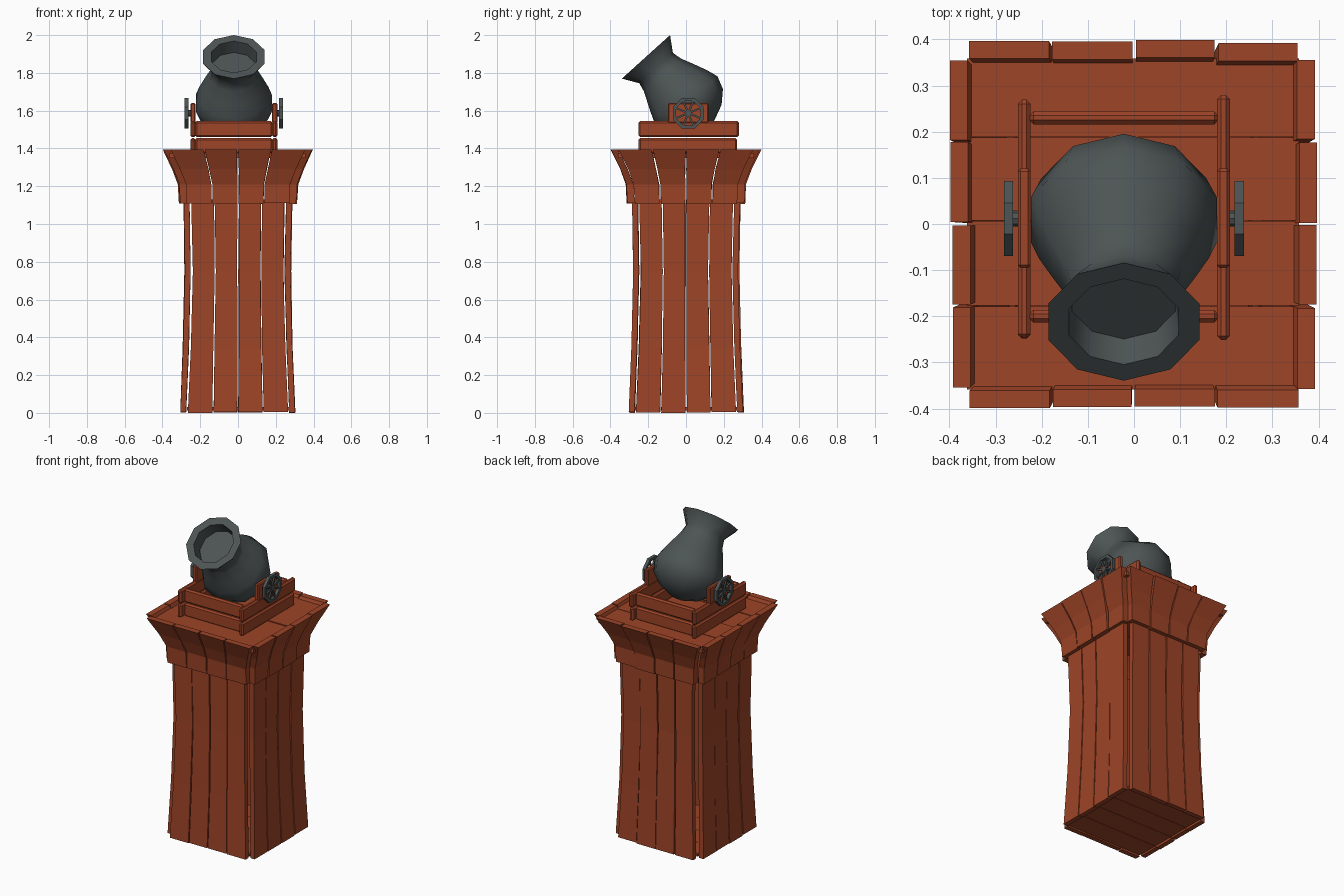
import bpy, bmesh, math, random
from mathutils import Matrix, Vector

if "Cube" in bpy.data.objects:
    bpy.data.objects.remove(bpy.data.objects["Cube"])

random.seed(4)


def material(name, rgb):
    m = bpy.data.materials.new(name)
    m.diffuse_color = (*rgb, 1)
    m.use_nodes = True
    m.node_tree.nodes["Principled BSDF"].inputs["Base Color"].default_value = m.diffuse_color
    return m


WOOD = material("red brown wood", (0.34, 0.058, 0.02))
IRON = material("dark iron", (0.075, 0.09, 0.09))


def finish(bm, name, mat):
    bmesh.ops.recalc_face_normals(bm, faces=bm.faces)
    me = bpy.data.meshes.new(name)
    bm.to_mesh(me)
    bm.free()
    me.materials.append(mat)
    ob = bpy.data.objects.new(name, me)
    bpy.context.collection.objects.link(ob)
    return ob


def jit(a):
    return random.uniform(-a, a)


def loft(bm, rings):
    """Closed solid through a list of rings of points."""
    vs = [[bm.verts.new(p) for p in r] for r in rings]
    n = len(rings[0])
    for a, b in zip(vs, vs[1:]):
        for i in range(n):
            j = (i + 1) % n
            bm.faces.new((a[i], a[j], b[j], b[i]))
    bm.faces.new(vs[0])
    bm.faces.new(vs[-1])


def plank_wall(name, profile, inset, thick, wob, count=4):
    """Four sides of upright planks following a (distance, height) profile."""
    bm = bmesh.new()
    for side in range(4):
        rot = Matrix.Rotation(side * math.pi / 2, 3, 'Z')
        for k in range(count):
            push = jit(wob)
            rings = []
            for n, (d, z) in enumerate(profile):
                half = d - inset
                w = 2 * half / count
                u0 = -half + k * w + 0.001 + random.uniform(0, wob)
                u1 = -half + (k + 1) * w - 0.001 - random.uniform(0, wob)
                o = d + push + jit(wob * 0.4)
                zz = z + (random.uniform(0, 0.006) if n == 0 else 0)
                rings.append([rot @ Vector(p) for p in (
                    (u0, -o, zz), (u1, -o, zz),
                    (u1, -o + thick, zz), (u0, -o + thick, zz))])
            loft(bm, rings)
    return finish(bm, name, WOOD)


def boxes(name, items, mat, bevel=0.0):
    """Boxes given as (x0, x1, y0, y1, z0, z1) in one object."""
    bm = bmesh.new()
    for x0, x1, y0, y1, z0, z1 in items:
        loft(bm, [[(x0, y0, z), (x1, y0, z), (x1, y1, z), (x0, y1, z)] for z in (z0, z1)])
    if bevel:
        bmesh.ops.bevel(bm, geom=bm.edges[:], offset=bevel, segments=1, affect='EDGES')
    return finish(bm, name, mat)


# Tower body and flared collar
plank_wall("tower_planks", [(0.303, 0), (0.288, 0.35), (0.279, 0.75), (0.286, 1.13)],
           0.036, 0.03, 0.004)
plank_wall("collar_planks", [(0.31, 1.105), (0.315, 1.21), (0.345, 1.29), (0.395, 1.395)],
           0.036, 0.038, 0.004)

# Floor and deck boards
edges = [-0.36, -0.178, 0.007, 0.188, 0.36]
boxes("deck_boards", [(-0.362, 0.358, a + 0.001, b - 0.001, 1.35, 1.376 + jit(0.003))
                      for a, b in zip(edges, edges[1:])], WOOD)
boxes("floor_boards", [(-0.27, 0.27, a * 0.75 + 0.001, b * 0.75 - 0.001, 0.012, 0.03)
                       for a, b in zip(edges, edges[1:])], WOOD)

# Gun carriage: two tiers of beams and the bearing cheeks
CX = -0.022
tiers = [(1.372, 1.455), (1.46, 1.545)]
rails = [(CX + s * 0.216 - 0.014, CX + s * 0.216 + 0.014, -0.25 + jit(0.006), 0.275 + jit(0.006), a, b)
         for s in (-1, 1) for a, b in tiers]
cross = [(CX - 0.205, CX + 0.205, y - 0.014, y + 0.014, a, b)
         for y in (-0.2, 0.23) for a, b in tiers]
boxes("carriage_beams", rails + cross, WOOD, 0.009)
boxes("bearing_cheeks", [(CX + s * 0.216 - 0.014, CX + s * 0.216 + 0.014, -0.095, 0.12, 1.535, 1.64)
                         for s in (-1, 1)], WOOD, 0.006)

# Mortar barrel: turned profile of (distance from mouth, radius), ten sides
profile = [(0.075, 0.118), (0, 0.125), (0, 0.172), (0.08, 0.12), (0.13, 0.131),
           (0.2, 0.163), (0.27, 0.193), (0.33, 0.212), (0.4, 0.188), (0.457, 0.127), (0.492, 0.045)]
mouth = Vector((CX, -0.212, 1.885))
axis, up, across = Vector((0, 0.67, -0.742)), Vector((0, 0.742, 0.67)), Vector((1, 0, 0))
bm = bmesh.new()
loft(bm, [[mouth + axis * t + (up * math.cos(i * math.pi / 5) + across * math.sin(i * math.pi / 5)) * r
           for i in range(10)] for t, r in profile])
barrel = finish(bm, "mortar_barrel", IRON)
bpy.context.view_layer.objects.active = barrel
barrel.select_set(True)
bpy.ops.object.shade_smooth_by_angle(angle=math.radians(45))

# Wheels: octagonal rim, spokes, hub and axle stub on each side
for s, label in ((-1, "left"), (1, "right")):
    c = Vector((CX + s * 0.25, 0.012, 1.587))
    bm = bmesh.new()
    section = [(-0.01, 0.07), (0.01, 0.07), (0.01, 0.088), (-0.01, 0.088)]
    rings = [[bm.verts.new(c + Vector((h, r * math.cos(a), r * math.sin(a)))) for h, r in section]
             for a in (math.pi / 8 + i * math.pi / 4 for i in range(8))]
    for i in range(8):
        p, q = rings[i], rings[(i + 1) % 8]
        for j in range(4):
            bm.faces.new((p[j], p[(j + 1) % 4], q[(j + 1) % 4], q[j]))
    for i in range(4):
        bmesh.ops.create_cube(bm, size=1, matrix=Matrix.Translation(c)
                              @ Matrix.Rotation(math.pi / 8 + i * math.pi / 4, 4, 'X')
                              @ Matrix.Diagonal((0.01, 0.148, 0.01, 1)))
    bmesh.ops.create_cone(bm, cap_ends=True, segments=8, radius1=0.017, radius2=0.017, depth=0.04,
                          matrix=Matrix.Translation(c - Vector((s * 0.013, 0, 0)))
                          @ Matrix.Rotation(math.pi / 2, 4, 'Y'))
    finish(bm, label + "_wheel", IRON)
